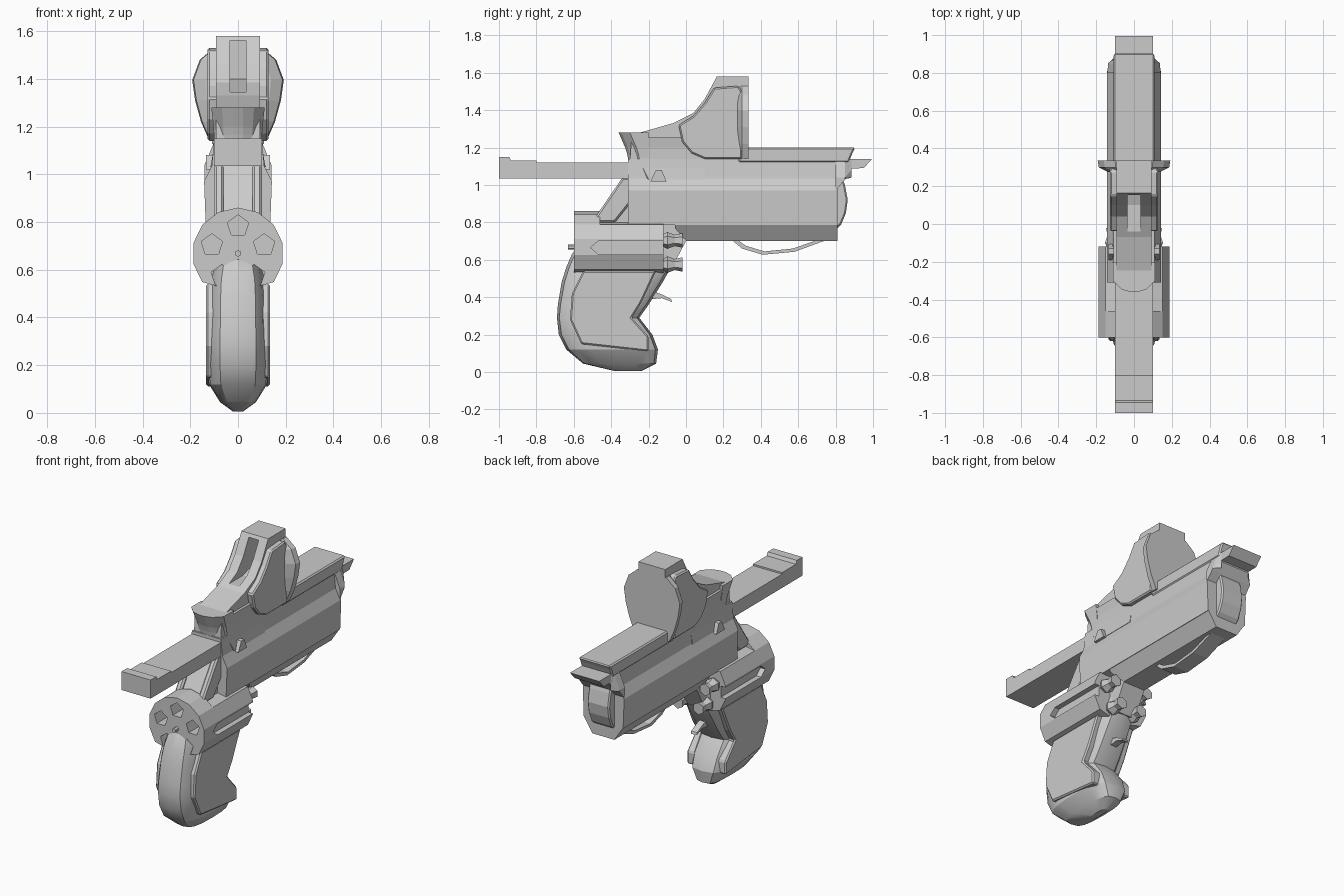
import bpy, bmesh, math
from mathutils import Vector

if "Cube" in bpy.data.objects:
    bpy.data.objects.remove(bpy.data.objects["Cube"])

grey = bpy.data.materials.new("light_grey")
grey.use_nodes = True
GREY = (0.6, 0.6, 0.6, 1)
grey.diffuse_color = GREY
grey.node_tree.nodes["Principled BSDF"].inputs["Base Color"].default_value = GREY


def loft(name, rings, bevel=0.0, smooth=False):
    """Skin equal-length rings of points and cap both ends."""
    bm = bmesh.new()
    rows = [[bm.verts.new(p) for p in ring] for ring in rings]
    n = len(rows[0])
    for a, b in zip(rows, rows[1:]):
        for i in range(n):
            j = (i + 1) % n
            bm.faces.new((a[i], a[j], b[j], b[i]))
    bm.faces.new(rows[0][::-1])
    bm.faces.new(rows[-1])
    bmesh.ops.recalc_face_normals(bm, faces=bm.faces)
    mesh = bpy.data.meshes.new(name)
    bm.to_mesh(mesh)
    bm.free()
    obj = bpy.data.objects.new(name, mesh)
    bpy.context.collection.objects.link(obj)
    mesh.materials.append(grey)
    if bevel:
        mod = obj.modifiers.new("bevel", "BEVEL")
        mod.width, mod.segments, mod.limit_method = bevel, 1, "ANGLE"
    if smooth:
        bpy.context.view_layer.objects.active = obj
        obj.select_set(True)
        bpy.ops.object.shade_smooth_by_angle(angle=math.radians(25))
        obj.select_set(False)
    return obj


def side(name, pts, x0, x1, bevel=0.0):
    """Side profile (y, z) extruded across x."""
    return loft(name, [[(x, y, z) for y, z in pts] for x in (x0, x1)], bevel)


def along(name, pts, y0, y1, bevel=0.0):
    """Front profile (x, z) extruded along y."""
    return loft(name, [[(x, y, z) for x, z in pts] for y in (y0, y1)], bevel)


def mirrored(half):
    return half + [(-x, z) for x, z in reversed(half)]


def ngon(cx, cz, r, n, turn=90):
    return [(cx + r * math.cos(math.radians(turn) + math.tau * i / n),
             cz + r * math.sin(math.radians(turn) + math.tau * i / n)) for i in range(n)]


def cut(target, cutters):
    for c in cutters:
        mod = target.modifiers.new("cut", "BOOLEAN")
        mod.operation, mod.solver, mod.object = "DIFFERENCE", "EXACT", c
        c.hide_render = True
        c.hide_viewport = True
        c.display_type = "WIRE"


# Faceted barrel housing and its lower keel
along("barrel_housing", mirrored([(0.135, 0.785), (0.142, 0.97), (0.11, 1.035), (0.1, 1.14)]), -0.31, 0.81)
loft("barrel_keel", [[(x, y, z) for x, z in mirrored([(w, z0), (0.135, 0.79)])]
                     for y, w, z0 in ((-0.06, 0.12, 0.77), (0, 0.075, 0.70), (0.81, 0.075, 0.70))])
loft("muzzle_collar", [[(x, y, z) for x, z in mirrored([(w, 1.0 + s), (w, 1.04), (0.1, 1.135)])]
                       for y, w, s in ((0.8, 0.14, -0.03), (0.85, 0.138, 0.03), (0.885, 0.1, 0.08))])
side("muzzle_lug", [(0.79, 0.75), (0.83, 0.79), (0.855, 0.85), (0.865, 0.92), (0.85, 1.0),
                    (0.83, 1.06), (0.79, 1.06)], -0.075, 0.075, 0.008)
side("muzzle_lip", [(0.7, 1.085), (0.95, 1.09), (0.995, 1.14), (0.7, 1.14)], -0.1, 0.1)
side("top_rail", [(0.28, 1.12), (0.87, 1.12), (0.89, 1.17), (0.905, 1.2), (0.28, 1.2)], -0.108, 0.108, 0.008)

# Long forward bar with its end block
side("forward_bar", [(-1, 1.035), (-0.2, 1.035), (-0.2, 1.12), (-1, 1.12)], -0.1, 0.1)
side("bar_end_block", [(-1, 1.11), (-0.8, 1.11), (-0.8, 1.13), (-0.935, 1.13), (-0.945, 1.15), (-1, 1.15)],
     -0.1, 0.1)

# Upper sight housing, slotted in front
sight = side("sight_housing", [(-0.3, 1.13), (0.335, 1.13), (0.335, 1.58), (0.165, 1.58), (0.1, 1.46),
                               (0.04, 1.385), (-0.07, 1.33), (-0.29, 1.268)], -0.092, 0.092)
cut(sight, [side("sight_slot_cutter", [(-0.05, 1.6), (-0.06, 1.345), (0.1, 1.345), (0.26, 1.4),
                                       (0.26, 1.56), (0, 1.56)], -0.034, 0.034)])
loft("sight_shoulder", [[(x, y, z) for x, y in mirrored([(w, 0.1), (w, y0), (w * 0.6, y0 - 0.045),
                                                       (0.02, y0 - 0.06)])]
                        for z, w, y0 in ((1.03, 0.115, -0.2), (1.12, 0.1, -0.245), (1.2, 0.1, -0.262),
                                         (1.255, 0.108, -0.285), (1.282, 0.112, -0.302))][:4])
loft("sight_hood", [[(x, y, z) for x, y in mirrored([(w, -0.2), (w, y0), (w * 0.6, y0 - 0.045),
                                                     (0.02, y0 - 0.06)])]
                    for z, w, y0 in ((1.15, 0.1, -0.25), (1.2, 0.103, -0.265), (1.28, 0.112, -0.3))])

# Rounded side cheeks, hinge bumps and the flared back shield
cheek = [(-0.04, 1.32), (0.04, 1.37), (0.1, 1.44), (0.15, 1.52), (0.28, 1.53), (0.3, 1.5), (0.3, 1.14),
         (0.1, 1.14), (0.03, 1.17), (-0.02, 1.23)]
for label, s in (("left", 1), ("right", -1)):
    loft(label + "_cheek", [[(s * x, y, z) for y, z in cheek] for x in (0.08, 0.128)], 0.008)
    loft(label + "_hinge_bump", [[(s * x, y, z) for y, z in ((-0.19, 1.02), (-0.16, 1.08), (-0.13, 1.08),
                                                            (-0.105, 1.02))] for x in (0.09, 0.135)])
shield = mirrored([(0.12, 1.14), (0.155, 1.22), (0.18, 1.31), (0.192, 1.395), (0.16, 1.48), (0.1, 1.53)])
loft("back_shield", [[(x * w, y, z) for x, z in shield] for y, w in ((0.275, 0.72), (0.3, 0.97), (0.335, 1))])

# Frame joining cylinder and barrel
side("frame_neck", [(-0.48, 0.8), (-0.46, 0.83), (-0.33, 1.04), (-0.1, 1.04), (0, 0.7), (-0.08, 0.55),
                    (-0.4, 0.6)], -0.075, 0.075)
for s in (1, -1):
    loft("neck_rib", [[(s * x, y, z) for y, z in ((-0.5, 0.8), (-0.47, 0.85), (-0.34, 1.04), (-0.3, 1.04),
                                                  (-0.3, 0.9), (-0.38, 0.8))] for x in (0.06, 0.1)], 0.01)

# Five-chamber cylinder, open flutes on its flanks
HUB = 0.668
chambers = [(0.115 * math.cos(a), HUB + 0.115 * math.sin(a))
            for a in (math.pi / 2 + math.tau * i / 5 for i in range(5))]
rim = [(x, max(z, 0.53)) for x, z in ngon(0, HUB, 0.192, 14)]
face = along("cylinder_face", rim, -0.6, -0.46)
drum = along("cylinder_drum", [(x, min(z, 0.8)) for x, z in rim], -0.465, -0.12)
cut(face, [along("chamber_cutter", ngon(x, z, 0.047, 5), -0.7, -0.5) for x, z in chambers])
flute = [(-0.51, 0.665), (-0.47, 0.7), (-0.1, 0.7), (-0.1, 0.63), (-0.47, 0.63)]
for s in (1, -1):
    cutter = loft("flute_cutter", [[(s * x, y, z) for y, z in flute] for x in (0.155, 0.25)])
    cut(drum, [cutter])
    cut(face, [cutter])
along("cylinder_pin", ngon(0, HUB, 0.014, 6), -0.63, -0.56)

# Tapered nozzles behind the chambers
for i, (x, z) in enumerate(chambers[1:]):
    loft("nozzle_%d" % (i + 1), [[(px, y, pz) for px, pz in ngon(x * 1.05, z, r, 6)]
                                 for y, r in ((-0.14, 0.025), (-0.1, 0.045), (-0.06, 0.03), (-0.02, 0.038))])


# Curved grip lofted from rounded sections
def grip_ring(z, front, back, w):
    ring = []
    for i in range(16):
        c, s = math.cos(math.tau * i / 16), math.sin(math.tau * i / 16)
        ring.append((w * math.copysign(abs(c) ** 0.55, c),
                     (front + back) / 2 + (back - front) / 2 * math.copysign(abs(s) ** 0.75, s), z))
    return ring


rows = [(0.005, -0.38, -0.24, 0.02), (0.045, -0.55, -0.16, 0.075), (0.12, -0.64, -0.15, 0.122),
        (0.2, -0.68, -0.18, 0.128), (0.29, -0.69, -0.25, 0.128), (0.36, -0.685, -0.2, 0.126),
        (0.48, -0.665, -0.125, 0.124), (0.56, -0.64, -0.08, 0.118), (0.63, -0.61, -0.05, 0.1),
        (0.67, -0.58, -0.03, 0.08), (0.73, -0.45, 0, 0.07)]
loft("grip", [grip_ring(*r) for r in rows], smooth=True)
panel = [(-0.55, 0.54), (-0.61, 0.42), (-0.62, 0.28), (-0.56, 0.15), (-0.2, 0.11), (-0.2, 0.19),
         (-0.29, 0.29), (-0.24, 0.37), (-0.16, 0.54)]
side("grip_panels", panel, -0.134, 0.134, 0.008)

# Trigger spur and curved strip under the barrel
side("trigger_spur", [(-0.18, 0.39), (-0.13, 0.395), (-0.075, 0.375), (-0.08, 0.39), (-0.13, 0.415),
                      (-0.17, 0.43)], -0.02, 0.02)
arc = [(0.24, 0.71), (0.3, 0.66), (0.41, 0.627), (0.58, 0.643), (0.75, 0.705)]
inner = [(0.27, 0.71), (0.32, 0.675), (0.42, 0.645), (0.57, 0.66), (0.7, 0.705)]
side("under_strip", arc + inner[::-1], -0.05, 0.05)
